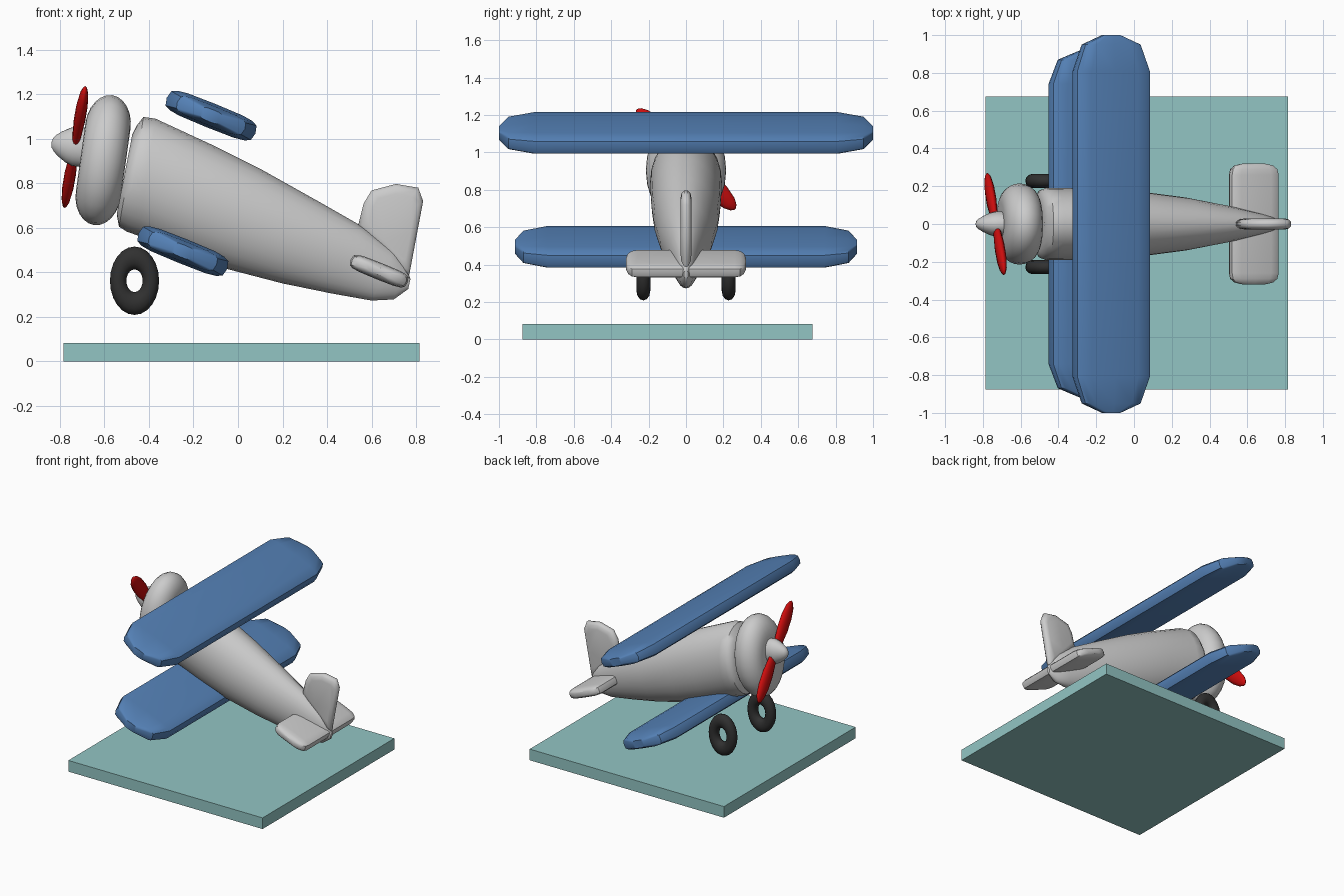
import bpy, bmesh
from math import sin, cos, pi, radians
from mathutils import Vector as V

if "Cube" in bpy.data.objects:
    bpy.data.objects.remove(bpy.data.objects["Cube"])


def material(name, rgb):
    m = bpy.data.materials.new(name)
    m.diffuse_color = (*rgb, 1)
    m.use_nodes = True
    m.node_tree.nodes["Principled BSDF"].inputs["Base Color"].default_value = m.diffuse_color
    return m


BLUE = material("blue", (0.09, 0.22, 0.47))
RED = material("red", (0.60, 0.004, 0.004))
BLACK = material("black", (0.03, 0.03, 0.03))
TEAL = material("teal", (0.29, 0.56, 0.55))
Y = V((0, 1, 0))


def ring(c, u, v, n=24, e=1.0):
    """Ellipse (e=1) or rounded rectangle (e<1) around c with half axes u, v."""
    def p(t):
        return abs(t) ** e * (1 if t > 0 else -1) if abs(t) > 1e-6 else 0.0
    return [c + u * p(cos(2 * pi * i / n)) + v * p(sin(2 * pi * i / n)) for i in range(n)]


def loft(name, rings, mat=None, angle=45, closed=False):
    """Skin a list of equal-sized rings, capping both ends unless closed."""
    bm = bmesh.new()
    rows = [[bm.verts.new(p) for p in r] for r in rings]
    n = len(rows[0])
    pairs = list(zip(rows, rows[1:])) + ([(rows[-1], rows[0])] if closed else [])
    for a, b in pairs:
        for i in range(n):
            bm.faces.new((a[i], a[(i + 1) % n], b[(i + 1) % n], b[i]))
    if not closed:
        bm.faces.new(rows[0])
        bm.faces.new(rows[-1])
    bmesh.ops.recalc_face_normals(bm, faces=bm.faces)
    for f in bm.faces:
        f.smooth = True
    me = bpy.data.meshes.new(name)
    bm.to_mesh(me)
    bm.free()
    me.set_sharp_from_angle(angle=radians(angle))
    if mat:
        me.materials.append(mat)
    ob = bpy.data.objects.new(name, me)
    bpy.context.collection.objects.link(ob)
    return ob


def wing(name, x, z, chord, thick, stations, tilt=22, mat=None):
    """Mirrored wing; stations are (y, chord scale, thickness scale)."""
    t = radians(tilt)
    u, v = V((cos(t), 0, -sin(t))) * chord, V((sin(t), 0, cos(t))) * thick
    both = [(-y, a, b) for y, a, b in reversed(stations)] + stations
    return loft(name, [ring(V((x, y, z)), u * a, v * b, 16, 0.5) for y, a, b in both], mat, 35)


# Stand
bm = bmesh.new()
bmesh.ops.create_cube(bm, size=1)
for p in bm.verts:
    p.co = V((0.015 + p.co.x * 1.6, -0.1 + p.co.y * 1.55, 0.0415 + p.co.z * 0.083))
mesh = bpy.data.meshes.new("stand")
bm.to_mesh(mesh)
bm.free()
mesh.materials.append(TEAL)
bpy.context.collection.objects.link(bpy.data.objects.new("stand", mesh))

# Fuselage: top x, top z, bottom x, bottom z, half width
sections = [
    (-0.475, 1.02, -0.545, 0.66, 0.15), (-0.455, 1.06, -0.535, 0.605, 0.18),
    (-0.425, 1.098, -0.50, 0.583, 0.192), (-0.37, 1.09, -0.45, 0.565, 0.191),
    (-0.10, 0.965, -0.25, 0.485, 0.186), (0.10, 0.865, -0.05, 0.415, 0.173),
    (0.35, 0.725, 0.20, 0.35, 0.14), (0.56, 0.605, 0.42, 0.305, 0.098),
    (0.70, 0.50, 0.60, 0.273, 0.06), (0.75, 0.44, 0.70, 0.278, 0.04),
    (0.775, 0.37, 0.765, 0.325, 0.012)]
rings = []
for tx, tz, bx, bz, w in sections:
    top, bot = V((tx, 0, tz)), V((bx, 0, bz))
    rings.append(ring((top + bot) / 2, (top - bot) / 2, Y * w))
loft("fuselage", rings)

# Engine cowl and spinner, taller than wide and leaning back
lean = radians(8)
axis, up = V((-cos(lean), 0, sin(lean))), V((sin(lean), 0, cos(lean)))


def turned(name, centre, profile, tall):
    return loft(name, [ring(centre + axis * a, up * r * tall, Y * r) for a, r in profile])


turned("engine_cowl", V((-0.606, 0, 0.904)),
       [(0.102 * cos(pi * i / 12), 0.113 + 0.102 * sin(pi * i / 12)) for i in range(13)], 1.37)
turned("spinner", V((-0.735, 0, 0.967)),
       [(-0.05, 0.066), (0, 0.066), (0.03, 0.058), (0.065, 0.042),
        (0.088, 0.028), (0.1, 0.016), (0.104, 0.004)], 1.35)

# Propeller
hub = V((-0.733, 0, 0.963))
span = V((-0.046, 0.262, -0.266))
length = span.length
d = span.normalized()
face = V((-1, 0, 0.12))
face = (face - d * face.dot(d)).normalized()
side = d.cross(face)
half = [(0.0, 0.034), (0.2, 0.042), (0.45, 0.054), (0.7, 0.053), (0.88, 0.04), (0.97, 0.022), (1.0, 0.006)]
blades = [(-s, w) for s, w in reversed(half[1:])] + half
loft("propeller", [ring(hub + d * s * length, face * w * 0.48, side * w, 12) for s, w in blades], RED, 60)

# Wings and tailplane
tips = [(0.81, 1, 1), (0.95, 0.76, 0.8), (1.0, 0.22, 0.5)]
wing("upper_wing", -0.121, 1.104, 0.215, 0.056, tips, mat=BLUE)
wing("lower_wing", -0.248, 0.495, 0.215, 0.056, [(y * 0.915, a, b) for y, a, b in tips], mat=BLUE)
wing("tailplane", 0.634, 0.405, 0.138, 0.038,
     [(0.26, 1, 1), (0.29, 0.95, 0.9), (0.31, 0.78, 0.7), (0.32, 0.45, 0.4)])

# Tail fin
outline = [(0.54, 0.61), (0.565, 0.71), (0.60, 0.768), (0.71, 0.797), (0.81, 0.78),
           (0.832, 0.72), (0.80, 0.55), (0.77, 0.39), (0.745, 0.39), (0.64, 0.50)]
centre = V((0.71, 0, 0.64))
loft("tail_fin", [[centre + V(((x - 0.71) * s, y, (z - 0.64) * s)) for x, z in outline]
                  for y, s in ((-0.03, 0.72), (-0.024, 0.9), (-0.01, 1), (0.01, 1), (0.024, 0.9), (0.03, 0.72))],
     angle=60)

# Wheels: tyres stretched upwards
for name, y in (("left_wheel", -0.228), ("right_wheel", 0.228)):
    rings = []
    for i in range(24):
        a = 2 * pi * i / 24
        out = V((cos(a), 0, 1.39 * sin(a)))
        rings.append(ring(V((-0.465, y, 0.362)) + out * 0.0735, out * 0.037, Y * 0.037, 12))
    loft(name, rings, BLACK, 60, closed=True)
